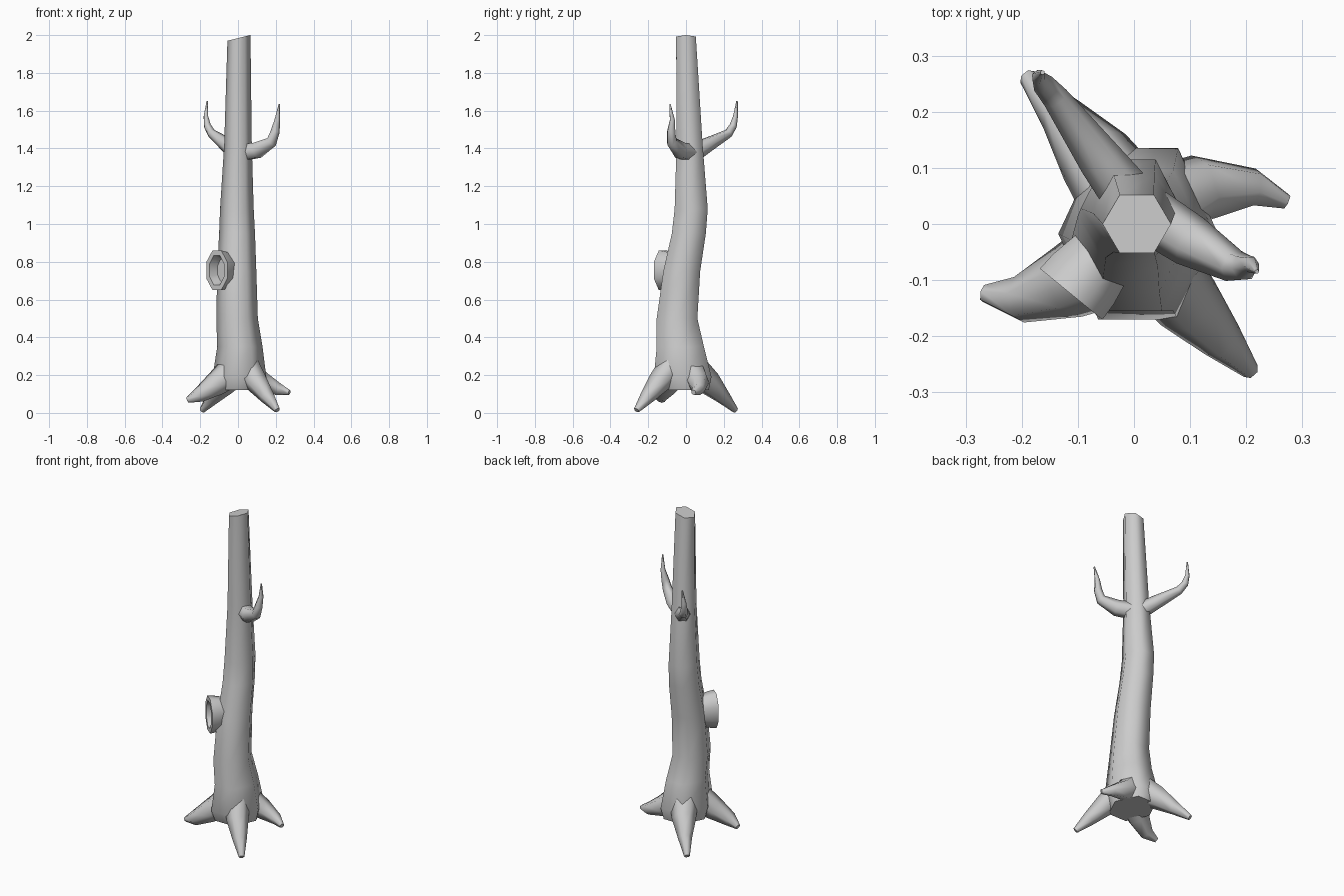
import bpy, bmesh, math
from mathutils import Vector, Quaternion

if "Cube" in bpy.data.objects:
    bpy.data.objects.remove(bpy.data.objects["Cube"])


def loft(name, rings):
    """Skin a list of equal-sized point rings, capping both ends."""
    bm = bmesh.new()
    loops = [[bm.verts.new(p) for p in ring] for ring in rings]
    n = len(loops[0])
    for a, b in zip(loops, loops[1:]):
        for i in range(n):
            j = (i + 1) % n
            bm.faces.new((a[i], a[j], b[j], b[i]))
    bm.faces.new(loops[0][::-1])
    bm.faces.new(loops[-1])
    bmesh.ops.recalc_face_normals(bm, faces=bm.faces)
    mesh = bpy.data.meshes.new(name)
    bm.to_mesh(mesh)
    bm.free()
    obj = bpy.data.objects.new(name, mesh)
    bpy.context.collection.objects.link(obj)
    bpy.ops.object.select_all(action='DESELECT')
    obj.select_set(True)
    bpy.context.view_layer.objects.active = obj
    bpy.ops.object.shade_smooth_by_angle(angle=math.radians(66))
    return obj


def tube(name, path, sides=6):
    """Tapered limb along (x, y, z, radius) points."""
    pts = [Vector(p[:3]) for p in path]
    last = len(pts) - 1
    tangent = (pts[1] - pts[0]).normalized()
    u = tangent.cross(Vector((0, 0, 1))).normalized()
    rings = []
    for k, p in enumerate(pts):
        t = (pts[min(k + 1, last)] - pts[max(k - 1, 0)]).normalized()
        u = tangent.rotation_difference(t) @ u
        tangent = t
        v = t.cross(u)
        ring = []
        for i in range(sides):
            a = math.tau * i / sides
            q = p + path[k][3] * (u * math.cos(a) + v * math.sin(a))
            q.z = max(q.z, 0)
            ring.append(q)
        rings.append(ring)
    return loft(name, rings)


# trunk: z, x min, x max, y min, y max
levels = [
    (0.12, -0.12, 0.13, -0.14, 0.12),
    (0.19, -0.135, 0.15, -0.17, 0.135),
    (0.35, -0.11, 0.13, -0.155, 0.095),
    (0.50, -0.115, 0.105, -0.155, 0.06),
    (0.75, -0.11, 0.097, -0.12, 0.075),
    (0.95, -0.10, 0.09, -0.075, 0.105),
    (1.08, -0.095, 0.083, -0.06, 0.115),
    (1.42, -0.073, 0.073, -0.05, 0.088),
    (1.985, -0.056, 0.066, -0.052, 0.052),
]
rings = []
for z, x0, x1, y0, y1 in levels:
    ring = []
    for i in range(6):
        a = math.tau * i / 6
        x = (x0 + x1) / 2 + (x1 - x0) / 2 * math.cos(a)
        y = (y0 + y1) / 2 + (y1 - y0) / 2 * math.sin(a) / math.sin(math.pi / 3)
        slant = 0.25 * (x - 0.005) if z > 1.9 else 0   # sloping cut top
        ring.append(Vector((x, y, z + slant)))
    rings.append(ring)
loft("trunk", rings)

# roots
roots = {
    "root_front_right": [(0.03, -0.06, 0.27, 0.075), (0.095, -0.14, 0.165, 0.062),
                         (0.155, -0.205, 0.085, 0.04), (0.208, -0.262, 0.014, 0.016)],
    "root_front_left": [(-0.03, -0.06, 0.22, 0.085), (-0.12, -0.105, 0.15, 0.066),
                        (-0.205, -0.135, 0.095, 0.042), (-0.268, -0.124, 0.068, 0.016)],
    "root_back_left": [(0.0, 0.02, 0.25, 0.085), (-0.07, 0.12, 0.16, 0.068),
                       (-0.13, 0.195, 0.085, 0.04), (-0.19, 0.262, 0.014, 0.016)],
    "root_right": [(0.03, 0.02, 0.23, 0.08), (0.12, 0.065, 0.165, 0.06),
                   (0.215, 0.066, 0.125, 0.034), (0.272, 0.04, 0.108, 0.014)],
}
for name, path in roots.items():
    tube(name, path)

# branches
tube("branch_right", [(0.03, 0.015, 1.38, 0.05), (0.10, -0.03, 1.39, 0.047),
                      (0.178, -0.075, 1.435, 0.03), (0.197, -0.078, 1.49, 0.024),
                      (0.208, -0.072, 1.55, 0.015), (0.219, -0.085, 1.635, 0.004)])
tube("branch_back", [(-0.01, 0.05, 1.38, 0.047), (-0.06, 0.115, 1.42, 0.04),
                     (-0.14, 0.225, 1.48, 0.024), (-0.162, 0.25, 1.52, 0.02),
                     (-0.17, 0.262, 1.57, 0.013), (-0.163, 0.27, 1.65, 0.004)])

# hollow knot: offset along its axis, half width, half height
out = Vector((-0.63, -0.77, 0)).normalized()
side = Vector((-out.y, out.x, 0))
rim = Vector((-0.112, -0.125, 0.755))
profile = [(-0.10, 0.058, 0.085), (-0.035, 0.070, 0.10), (0, 0.072, 0.105),
           (0, 0.050, 0.078), (-0.05, 0.036, 0.058)]
rings = []
for d, w, h in profile:
    ring = []
    for i in range(8):
        a = math.tau * (i + 0.5) / 8
        c = 1 / math.cos(math.pi / 8)
        ring.append(rim + out * d + side * (w * c * math.cos(a))
                    + Vector((0, 0, h * c * math.sin(a))))
    rings.append(ring)
loft("knot_hole", rings)
